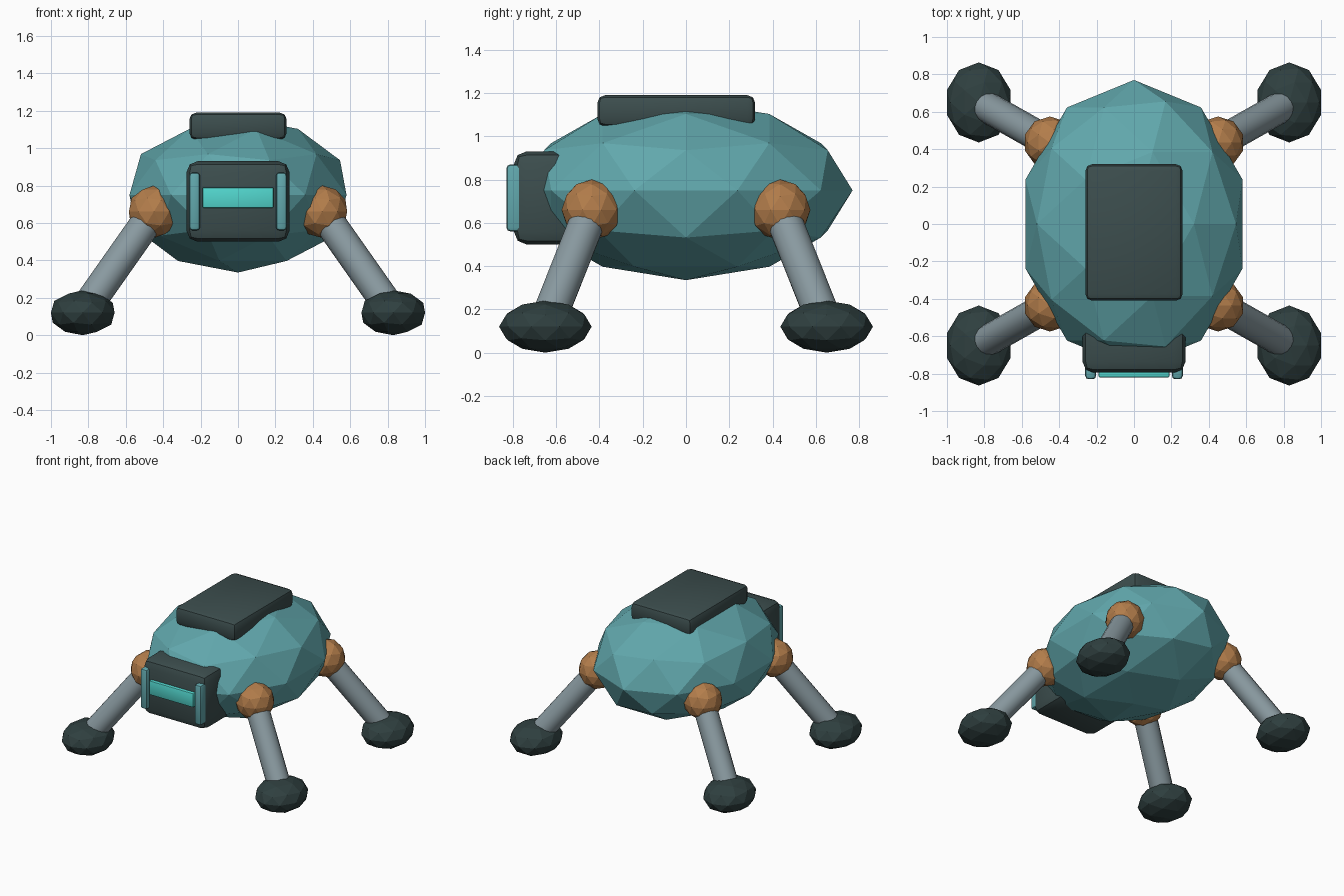
import bpy
from mathutils import Vector

cube = bpy.data.objects.get("Cube")
if cube:
    bpy.data.objects.remove(cube, do_unlink=True)


def material(name, rgb):
    m = bpy.data.materials.new(name)
    m.use_nodes = True
    m.diffuse_color = (*rgb, 1)
    m.node_tree.nodes["Principled BSDF"].inputs["Base Color"].default_value = (*rgb, 1)
    return m


teal = material("teal shell", (0.12, 0.39, 0.415))
dark = material("dark panel", (0.045, 0.075, 0.075))
rubber = material("dark rubber", (0.028, 0.05, 0.05))
copper = material("copper joint", (0.45, 0.205, 0.07))
steel = material("grey steel", (0.25, 0.32, 0.35))
glow = material("bright visor", (0.085, 0.68, 0.62))


def finish(name, mat):
    ob = bpy.context.object
    ob.name = name
    ob.data.materials.append(mat)
    return ob


def faceted_ball(name, mat, centre, radii):
    bpy.ops.mesh.primitive_ico_sphere_add(subdivisions=2, radius=1, location=centre)
    ob = finish(name, mat)
    ob.scale = radii
    bpy.ops.object.transform_apply(location=False, rotation=False, scale=True)
    return ob


def rounded_box(name, mat, low, high, bevel):
    low, high = Vector(low), Vector(high)
    bpy.ops.mesh.primitive_cube_add(size=1, location=(low + high) / 2)
    ob = finish(name, mat)
    ob.scale = high - low
    bpy.ops.object.transform_apply(location=False, rotation=False, scale=True)
    mod = ob.modifiers.new("rounded edges", "BEVEL")
    mod.width = bevel
    mod.segments = 2
    bpy.ops.object.modifier_apply(modifier=mod.name)
    bpy.ops.object.shade_smooth_by_angle()
    return ob


def rod(name, mat, start, end, radius):
    axis = end - start
    bpy.ops.mesh.primitive_cylinder_add(vertices=16, radius=radius, depth=axis.length,
                                        location=(start + end) / 2,
                                        rotation=axis.to_track_quat("Z", "Y").to_euler())
    ob = finish(name, mat)
    bpy.ops.object.shade_smooth_by_angle()
    return ob


# Shell and back panel
faceted_ball("body", teal, (0, 0, 0.75), (0.61, 0.77, 0.415))
rounded_box("back_panel", dark, (-0.26, -0.41, 1.045), (0.26, 0.32, 1.19), 0.036)

# Head, visor and side guards
rounded_box("head", dark, (-0.275, -0.795, 0.5), (0.275, -0.45, 0.93), 0.058)
rounded_box("visor", glow, (-0.19, -0.82, 0.68), (0.19, -0.77, 0.79), 0.008)
for side, x in (("left", 0.232), ("right", -0.232)):
    rounded_box(side + "_head_guard", teal, (x - 0.029, -0.83, 0.56),
                (x + 0.029, -0.745, 0.87), 0.018)

# Four splayed legs
for end, sy in (("front", -1), ("back", 1)):
    for side, sx in (("left", 1), ("right", -1)):
        name = end + "_" + side
        hip = Vector((sx * 0.45, sy * 0.435, 0.66))
        foot = Vector((sx * 0.83, sy * 0.65, 0.12))
        faceted_ball(name + "_hip", copper, hip, (0.14, 0.14, 0.14))
        rod(name + "_leg", steel, hip, foot, 0.083)
        faceted_ball(name + "_foot", rubber, foot, (0.179, 0.214, 0.12))
